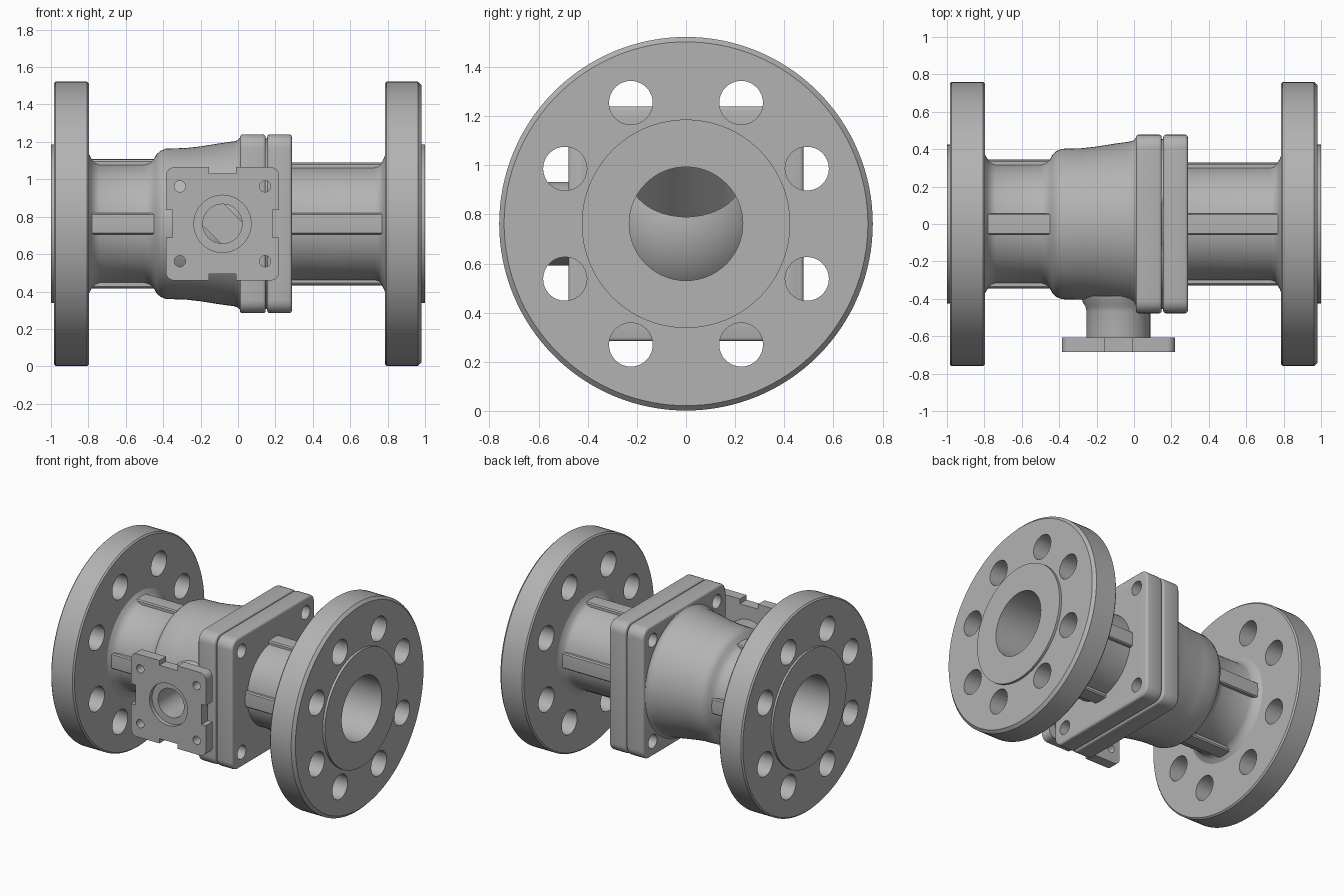
import bpy, bmesh, math
from math import sin, cos, pi, radians
from mathutils import Matrix, Vector

cube = bpy.data.objects.get("Cube")
if cube:
    bpy.data.objects.remove(cube, do_unlink=True)

AXIS_Z = 0.762                              # height of the pipe axis
STEM_X = -0.083                             # stem and ball centre
CENTRE = Vector((0, 0, AXIS_Z))
STEM = Vector((STEM_X, 0, AXIS_Z))
ALONG_X = Matrix.Rotation(pi / 2, 4, 'Y')   # local z -> +x
ALONG_Y = Matrix.Rotation(pi / 2, 4, 'X')   # local z -> -y

steel = bpy.data.materials.new("cast steel grey")
steel.use_nodes = True
steel.diffuse_color = (0.45, 0.45, 0.45, 1)
steel.node_tree.nodes["Principled BSDF"].inputs["Base Color"].default_value = steel.diffuse_color


def finish(name, bm, matrix):
    bmesh.ops.transform(bm, matrix=matrix, verts=bm.verts)
    bmesh.ops.recalc_face_normals(bm, faces=bm.faces)
    mesh = bpy.data.meshes.new(name)
    bm.to_mesh(mesh)
    bm.free()
    mesh.materials.append(steel)
    obj = bpy.data.objects.new(name, mesh)
    bpy.context.collection.objects.link(obj)
    return obj


def lathe(name, profile, matrix, steps=96):
    """Solid of revolution from (position, radius) pairs about local z."""
    bm = bmesh.new()
    rings = [[bm.verts.new((r * cos(2 * pi * i / steps), r * sin(2 * pi * i / steps), p))
              for i in range(steps)] for p, r in profile]
    for a, b in zip(rings, rings[1:]):
        for i in range(steps):
            j = (i + 1) % steps
            bm.faces.new((a[i], a[j], b[j], b[i]))
    bm.faces.new(rings[0])
    bm.faces.new(rings[-1])
    return finish(name, bm, matrix)


def prism(name, outline, low, high, matrix, bevel=0.0):
    """Outline extruded along local z, with optional rounded rims."""
    bm = bmesh.new()
    base = bm.faces.new([bm.verts.new((x, y, low)) for x, y in outline])
    ext = bmesh.ops.extrude_face_region(bm, geom=[base])
    top = [v for v in ext["geom"] if isinstance(v, bmesh.types.BMVert)]
    bmesh.ops.translate(bm, verts=top, vec=(0, 0, high - low))
    if bevel:
        rims = [e for e in bm.edges if abs(e.verts[0].co.z - e.verts[1].co.z) < 1e-6]
        bmesh.ops.bevel(bm, geom=rims, offset=bevel, segments=3, profile=0.5, affect='EDGES')
    return finish(name, bm, matrix)


def rounded_square(half, radius, notch=None):
    """Square with round corners and an optional (half width, depth) notch per side."""
    pts = []
    for q in range(4):
        turn = Matrix.Rotation(q * pi / 2, 2)
        side = []
        if notch:
            w, d = notch
            side += [(half, -w), (half - d, -w), (half - d, w), (half, w)]
        c = half - radius
        side += [(c + radius * cos(radians(a)), c + radius * sin(radians(a)))
                 for a in range(0, 91, 15)]
        pts += [tuple(turn @ Vector(p)) for p in side]
    return pts


def cylinder(r, low, high, matrix, steps=64):
    return lathe("cutter", [(low, r), (high, r)], matrix, steps)


def ball(name, radius):
    bm = bmesh.new()
    bmesh.ops.create_uvsphere(bm, u_segments=64, v_segments=40, radius=radius)
    return finish(name, bm, Matrix.Translation(STEM) @ ALONG_Y)


def cut(obj, cutters):
    """Subtract the cutters for good, then remove them."""
    for c in cutters:
        mod = obj.modifiers.new("cut", 'BOOLEAN')
        mod.operation, mod.solver, mod.object = 'DIFFERENCE', 'EXACT', c
    deps = bpy.context.evaluated_depsgraph_get()
    mesh = bpy.data.meshes.new_from_object(obj.evaluated_get(deps))
    obj.modifiers.clear()
    obj.data = mesh
    for c in cutters:
        bpy.data.objects.remove(c, do_unlink=True)


PIPE = Matrix.Translation(CENTRE) @ ALONG_X
SPOUT = Matrix.Translation(STEM) @ ALONG_Y


def bore():
    return cylinder(0.231, -1.2, 1.2, PIPE, 96)


def stem_bore():
    return cylinder(0.105, 0.2, 0.8, SPOUT)


def holes(spots, r, low, high, matrix):
    return [cylinder(r, low, high, matrix @ Matrix.Translation((x, y, 0)), 32) for x, y in spots]


parts = []
corner_spots = [(sx * 0.37, sy * 0.37) for sx in (-1, 1) for sy in (-1, 1)]
flange_spots = [(0.541 * cos(radians(q * 90 + s * 24.5)), 0.541 * sin(radians(q * 90 + s * 24.5)))
                for q in (0, 2) for s in (-1, 1)]
flange_spots += [(y, x) for x, y in flange_spots]

# End flanges with raised faces and eight bolt holes
for name, inner, outer, edge in (("left_flange", 0.785, 0.982, 0.02), ("right_flange", -0.797, -0.985, 0.01)):
    s = math.copysign(1, outer)
    flange = lathe(name, [(inner, 0.75), (inner + s * 0.01, 0.76), (outer - s * edge, 0.76),
                          (outer, 0.76 - edge), (outer, 0.424), (s, 0.424)], PIPE, 128)
    cut(flange, [bore()] + holes(flange_spots, 0.089, -1.2, 1.2, PIPE))
    parts.append(flange)

# Main casting: neck swelling into the ball housing
housing = lathe("ball_housing", [
    (-0.81, 0.39), (-0.798, 0.375), (-0.785, 0.35), (-0.765, 0.33), (-0.74, 0.32),
    (-0.5, 0.32), (-0.475, 0.327), (-0.45, 0.345), (-0.435, 0.372), (-0.415, 0.39),
    (-0.385, 0.402), (-0.28, 0.405), (-0.2, 0.414), (-0.1, 0.43), (-0.02, 0.441),
    (0, 0.448), (0.012, 0.462), (0.02, 0.474), (0.1, 0.474)], PIPE)
cut(housing, [bore(), ball("cavity", 0.362), stem_bore()])
parts.append(housing)

# Second neck
neck = lathe("left_neck", [(0.2, 0.305), (0.73, 0.305), (0.752, 0.311), (0.768, 0.327),
                           (0.78, 0.35), (0.79, 0.375)], PIPE)
cut(neck, [bore(), ball("cavity", 0.362)])
parts.append(neck)

# Four lengthwise ribs on each neck
for side, low, high, reach in (("right", -0.79, -0.43, 0.346), ("left", 0.27, 0.78, 0.329)):
    for q in range(4):
        rib = prism(f"{side}_neck_rib_{q + 1}",
                    [(0.26, -0.057), (reach - 0.012, -0.057), (reach - 0.003, -0.05), (reach, 0),
                     (reach - 0.003, 0.05), (reach - 0.012, 0.057), (0.26, 0.057)],
                    low, high, PIPE @ Matrix.Rotation(q * pi / 2, 4, 'Z'))
        parts.append(rib)

# Bolted square joint plates with a gasket between them
for name, low, high in (("housing_joint_plate", 0.01, 0.148), ("neck_joint_plate", 0.156, 0.288)):
    plate = prism(name, rounded_square(0.478, 0.07), low, high, PIPE, 0.015)
    cut(plate, [bore(), ball("cavity", 0.362), stem_bore()] + holes(corner_spots, 0.05, -0.1, 0.4, PIPE))
    parts.append(plate)
gasket = lathe("joint_gasket", [(0.13, 0.455), (0.175, 0.455)], PIPE)
cut(gasket, [bore(), ball("cavity", 0.362), stem_bore()])
parts.append(gasket)

# Stem neck rising from the housing
stem_neck = lathe("stem_neck", [(0.385, 0.2), (0.42, 0.19), (0.44, 0.177), (0.47, 0.17), (0.63, 0.17)], SPOUT)
cut(stem_neck, [stem_bore()])
parts.append(stem_neck)

# Notched actuator mounting plate with a counterbore
mount = prism("mounting_plate", rounded_square(0.303, 0.045, (0.073, 0.035)), 0.608, 0.685, SPOUT)
spots = [(sx * 0.228, sy * 0.2) for sx in (-1, 1) for sy in (-1, 1)]
cut(mount, [stem_bore(), cylinder(0.153, 0.655, 0.8, SPOUT)] + holes(spots, 0.03, 0.5, 0.8, SPOUT))
parts.append(mount)

# Half-open ball with a drive slot across its crown
valve_ball = ball("valve_ball", 0.355)
tilt = Matrix.Translation(STEM) @ Matrix.Rotation(pi / 4, 4, 'Y')
slot = prism("cutter", [(-0.4, -0.08), (0.4, -0.08), (0.4, 0.08), (-0.4, 0.08)], 0.285, 0.5,
             SPOUT @ Matrix.Rotation(-pi / 4, 4, 'Z'))
cut(valve_ball, [cylinder(0.23, -0.5, 0.5, tilt, 96), slot])
parts.append(valve_ball)

# Smooth shading that keeps machined edges crisp
bpy.ops.object.select_all(action='DESELECT')
for p in parts:
    p.select_set(True)
bpy.context.view_layer.objects.active = parts[0]
bpy.ops.object.shade_smooth_by_angle(angle=radians(32))
